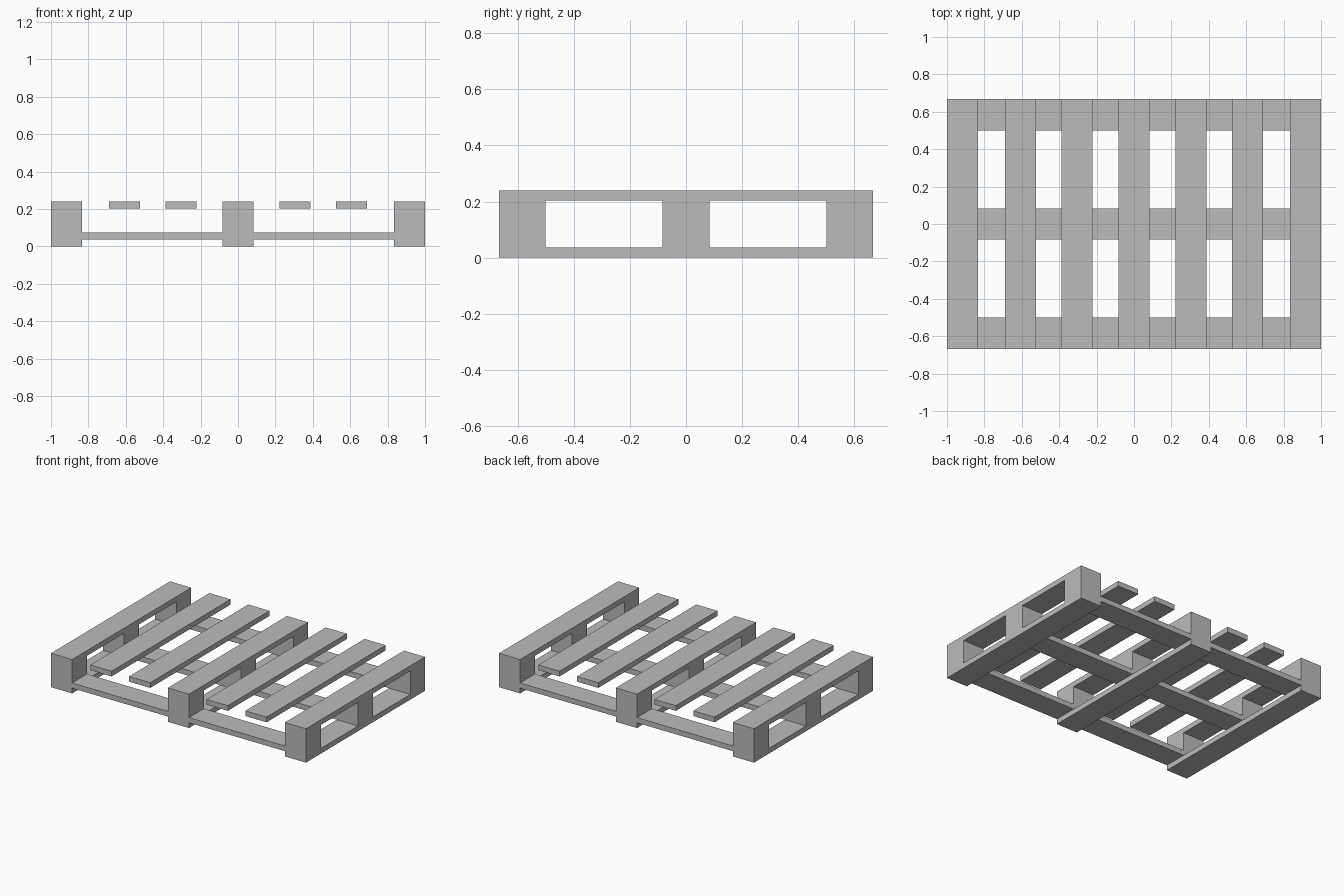
import bpy
import bmesh
from mathutils import Vector

cube = bpy.data.objects.get("Cube")
if cube:
    bpy.data.objects.remove(cube, do_unlink=True)

grey = bpy.data.materials.new("plain_grey")
grey.use_nodes = True
grey.diffuse_color = (0.5, 0.5, 0.5, 1)
grey.node_tree.nodes["Principled BSDF"].inputs["Base Color"].default_value = grey.diffuse_color

HALF_Y = 0.667      # half depth of the pallet
HEIGHT = 0.24
WIDTH = 0.166       # width of every board
THICK = 0.037       # thickness of every board
EDGE = 1 - WIDTH    # inner face of the outer beams


def box(name, low, high):
    low, high = Vector(low), Vector(high)
    bm = bmesh.new()
    bmesh.ops.create_cube(bm, size=1)
    bmesh.ops.scale(bm, vec=high - low, verts=bm.verts)
    mesh = bpy.data.meshes.new(name)
    bm.to_mesh(mesh)
    bm.free()
    mesh.materials.append(grey)
    obj = bpy.data.objects.new(name, mesh)
    obj.location = (low + high) / 2
    bpy.context.collection.objects.link(obj)
    return obj


def cut(target, cutter):
    mod = target.modifiers.new("window", 'BOOLEAN')
    mod.operation = 'DIFFERENCE'
    mod.solver = 'EXACT'
    mod.object = cutter
    bpy.context.view_layer.objects.active = target
    bpy.ops.object.modifier_apply(modifier=mod.name)
    bpy.data.objects.remove(cutter, do_unlink=True)


# Three deep beams, each with two fork windows
for side, x in (("right", -1 + WIDTH / 2), ("middle", 0), ("left", 1 - WIDTH / 2)):
    beam = box(side + "_beam", (x - WIDTH / 2, -HALF_Y, 0), (x + WIDTH / 2, HALF_Y, HEIGHT))
    for sign in (-1, 1):
        near, far = sorted((sign * WIDTH / 2, sign * (HALF_Y - WIDTH)))
        cutter = box("window_cutter", (x - WIDTH, near, THICK), (x + WIDTH, far, HEIGHT - THICK))
        cutter.hide_render = True
        cut(beam, cutter)

# Top slats and low cross boards, mirrored left and right
for side, sign in (("right", -1), ("left", 1)):
    for place, x in (("inner", 0.304), ("outer", 0.608)):
        box(f"{side}_{place}_slat",
            (sign * x - WIDTH / 2, -HALF_Y, HEIGHT - THICK),
            (sign * x + WIDTH / 2, HALF_Y, HEIGHT))
    x0, x1 = sorted((sign * WIDTH / 2, sign * EDGE))
    for place, y in (("front", WIDTH / 2 - HALF_Y), ("centre", 0), ("back", HALF_Y - WIDTH / 2)):
        box(f"{side}_{place}_cross_board",
            (x0, y - WIDTH / 2, THICK), (x1, y + WIDTH / 2, 2 * THICK))
